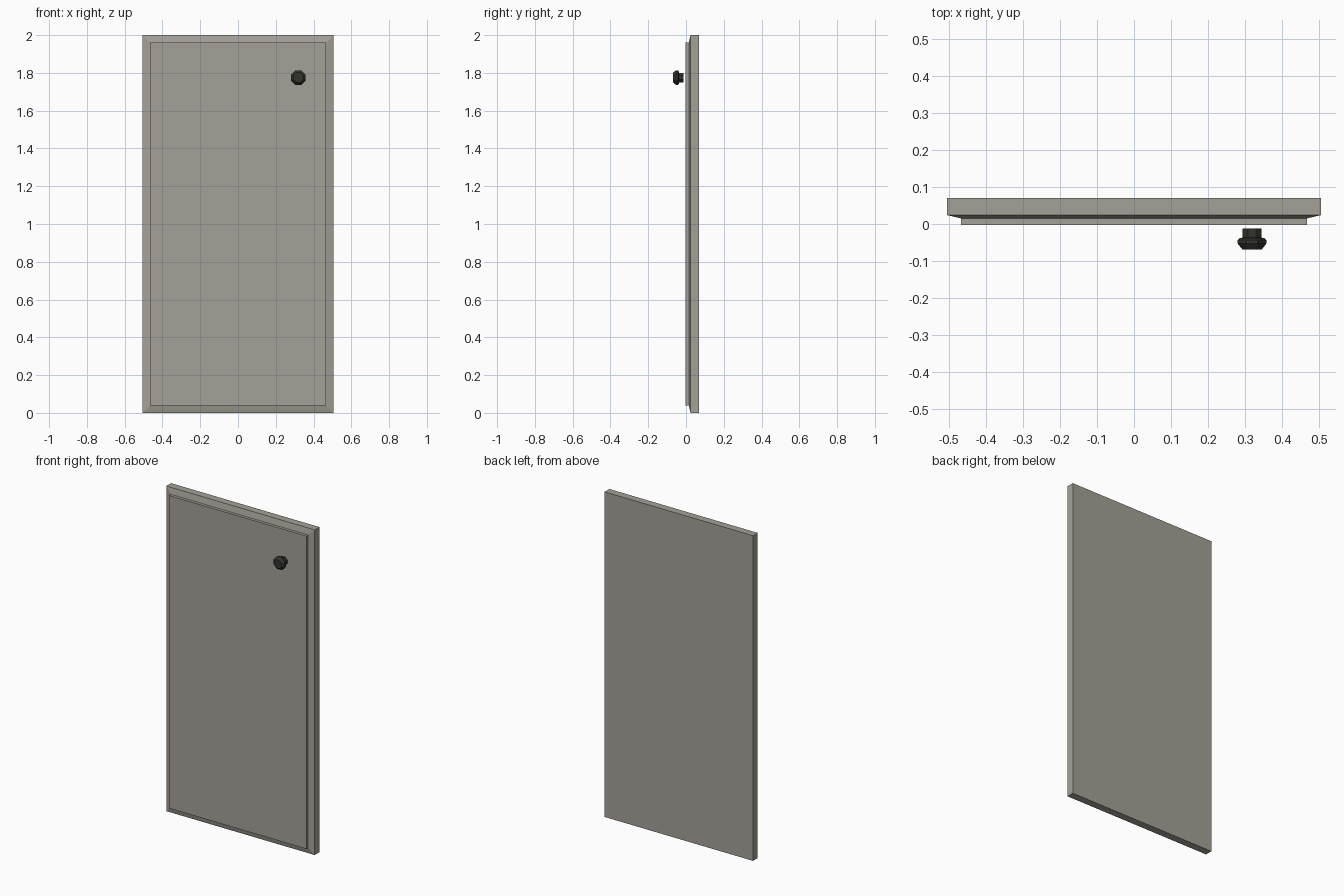
import bpy, bmesh, math

if "Cube" in bpy.data.objects:
    bpy.data.objects.remove(bpy.data.objects["Cube"])


def material(name, rgb):
    m = bpy.data.materials.new(name)
    m.diffuse_color = (*rgb, 1)
    m.use_nodes = True
    m.node_tree.nodes["Principled BSDF"].inputs["Base Color"].default_value = m.diffuse_color
    return m


def loft(name, rings, mat):
    """Skin a list of matching rings and cap both ends."""
    bm = bmesh.new()
    loops = [[bm.verts.new(p) for p in ring] for ring in rings]
    n = len(loops[0])
    for a, b in zip(loops, loops[1:]):
        for i in range(n):
            j = (i + 1) % n
            bm.faces.new((a[i], a[j], b[j], b[i]))
    bm.faces.new(loops[0])
    bm.faces.new(loops[-1])
    bmesh.ops.recalc_face_normals(bm, faces=bm.faces)
    me = bpy.data.meshes.new(name)
    bm.to_mesh(me)
    bm.free()
    me.materials.append(mat)
    ob = bpy.data.objects.new(name, me)
    bpy.context.collection.objects.link(ob)
    return ob


def rect(y, inset):
    x, lo, hi = 0.505 - inset, inset, 2 - inset
    return [(-x, y, lo), (x, y, lo), (x, y, hi), (-x, y, hi)]


def octagon(y, apothem, cx=0.319, cz=1.775):
    r = apothem / math.cos(math.pi / 8)
    angles = [math.pi / 8 + i * math.pi / 4 for i in range(8)]
    return [(cx + r * math.cos(a), y, cz + r * math.sin(a)) for a in angles]


stone = material("warm grey", (0.376, 0.352, 0.314))
dark = material("dark metal", (0.033, 0.033, 0.027))

# Door: slab, shallow sloped border, raised front panel
loft("door", [rect(0.07, 0), rect(0.024, 0), rect(0.015, 0.038),
              rect(-0.003, 0.038)], stone)

# Knob: octagonal neck flaring to a bevelled head
loft("knob", [octagon(-0.0125, 0.0255), octagon(-0.037, 0.0255),
              octagon(-0.038, 0.033), octagon(-0.043, 0.0387),
              octagon(-0.053, 0.0387), octagon(-0.069, 0.026)], dark)
